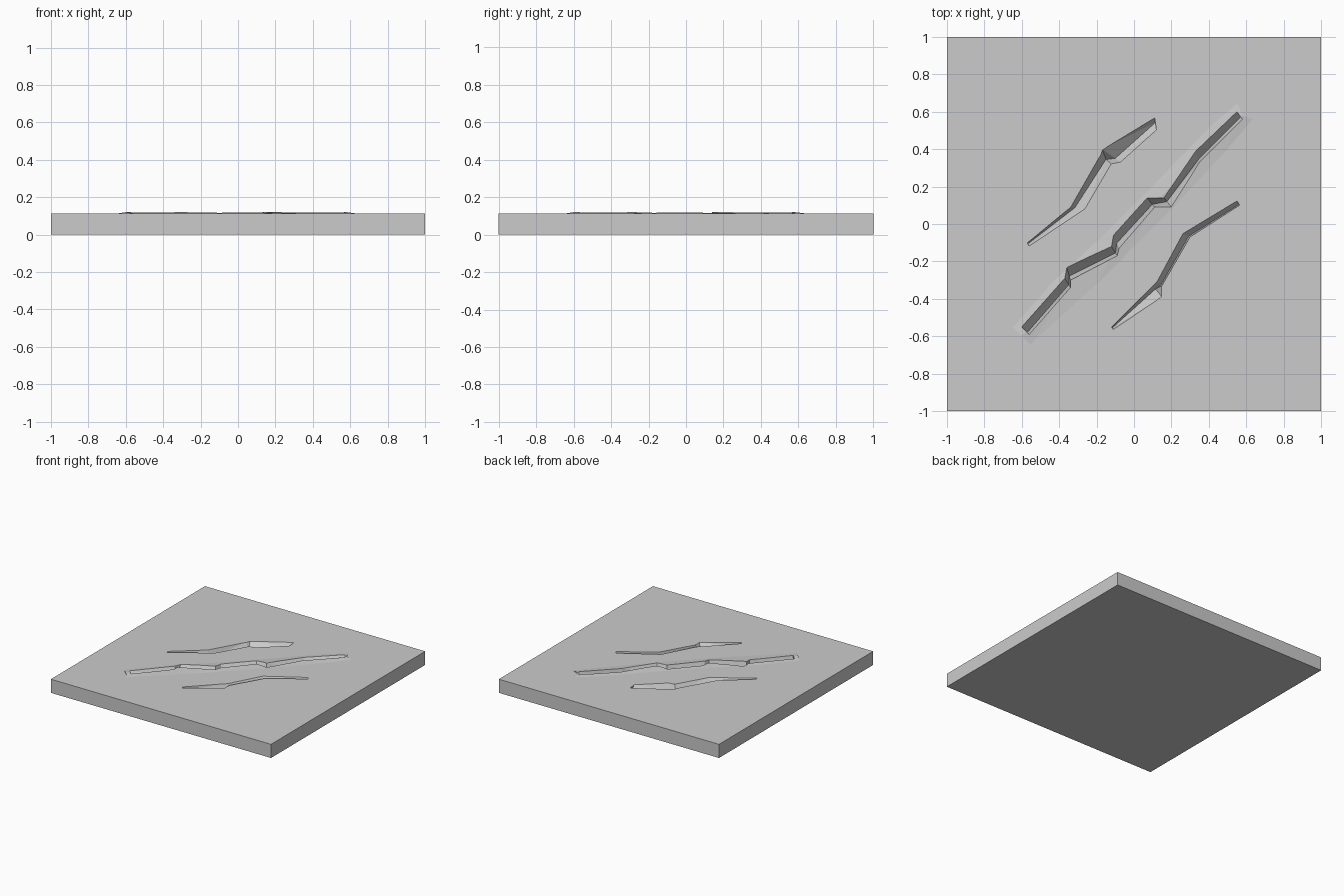
import bpy, bmesh

if "Cube" in bpy.data.objects:
    bpy.data.objects.remove(bpy.data.objects["Cube"])

TOP = 0.112


def loft(name, sections):
    """Closed solid through matching cross-sections."""
    bm = bmesh.new()
    rings = [[bm.verts.new(p) for p in s] for s in sections]
    n = len(rings[0])
    for a, b in zip(rings, rings[1:]):
        for i in range(n):
            j = (i + 1) % n
            bm.faces.new((a[i], a[j], b[j], b[i]))
    bm.faces.new(rings[0])
    bm.faces.new(rings[-1])
    bmesh.ops.triangulate(bm, faces=bm.faces[:])
    bmesh.ops.recalc_face_normals(bm, faces=bm.faces[:])
    mesh = bpy.data.meshes.new(name)
    bm.to_mesh(mesh)
    bm.free()
    ob = bpy.data.objects.new(name, mesh)
    bpy.context.collection.objects.link(ob)
    return ob


def groove(name, stations, depth, rim):
    """V-shaped cutter; station = left xy, right xy, floor position 0..1."""
    secs = []
    for k, (lx, ly, rx, ry, t) in enumerate(stations):
        fx, fy = lx + (rx - lx) * t, ly + (ry - ly) * t
        end = k in (0, len(stations) - 1)
        z = TOP - depth * (0.6 if end else 1)
        secs.append([(lx, ly, 0.15), (lx, ly, rim), (fx, fy, z),
                     (rx, ry, rim), (rx, ry, 0.15)])
    return loft(name, secs)


def boolean(target, tool, op):
    m = target.modifiers.new(tool.name, 'BOOLEAN')
    m.operation = op
    m.solver = 'EXACT'
    m.object = tool
    tool.hide_render = True
    tool.hide_viewport = True


# Floor slab
bpy.ops.mesh.primitive_cube_add(size=1, location=(0, 0, TOP / 2))
slab = bpy.context.object
slab.name = "cracked_floor_slab"
slab.scale = (2, 2, TOP)
bpy.ops.object.transform_apply(location=False, rotation=False, scale=True)

# Raised lip around the central crack: left xy, middle xy, right xy
lip = [
    (-.65, -.55, -.60, -.60, -.55, -.65),
    (-.44, -.31, -.35, -.31, -.20, -.33),
    (-.19, -.08, -.11, -.14, -.06, -.19),
    (.10, .21, .12, .12, .21, .08),
    (.40, .52, .34, .35, .46, .35),
    (.55, .65, .58, .58, .64, .56),
]
mound = loft("crack_lip", [
    [(a, b, TOP - .0005), (c, d, TOP + .008), (e, f, TOP - .0005), (c, d, TOP - .02)]
    for a, b, c, d, e, f in lip])
boolean(slab, mound, 'UNION')

# Cracks
centre = [
    (-.60, -.55, -.56, -.59, .75),
    (-.37, -.29, -.34, -.34, .7),
    (-.36, -.23, -.34, -.30, .7),
    (-.12, -.12, -.09, -.17, .7),
    (-.11, -.06, -.08, -.13, .6),
    (.07, .14, .11, .09, .7),
    (.16, .14, .20, .09, .4),
    (.33, .39, .35, .33, .75),
    (.55, .60, .58, .56, .7),
]
left = [
    (-.57, -.10, -.56, -.12, .3),
    (-.34, .09, -.26, .08, .3),
    (-.18, .37, -.12, .32, .5),
    (-.17, .40, -.07, .33, .7),
    (.11, .57, .12, .50, .4),
]
right = [
    (-.12, -.55, -.11, -.565, .4),
    (.10, -.33, .15, -.39, .3),
    (.12, -.31, .15, -.33, .8),
    (.26, -.05, .30, -.07, .8),
    (.55, .125, .565, .10, .8),
]
for name, pts, depth in (("centre_crack_cutter", centre, .07),
                         ("left_crack_cutter", left, .06),
                         ("right_crack_cutter", right, .06)):
    boolean(slab, groove(name, pts, depth, TOP + .004), 'DIFFERENCE')

# Bake the booleans and drop the helpers
deps = bpy.context.evaluated_depsgraph_get()
baked = bpy.data.meshes.new_from_object(slab.evaluated_get(deps))
slab.modifiers.clear()
slab.data = baked
for ob in list(bpy.data.objects):
    if ob is not slab:
        bpy.data.objects.remove(ob)
